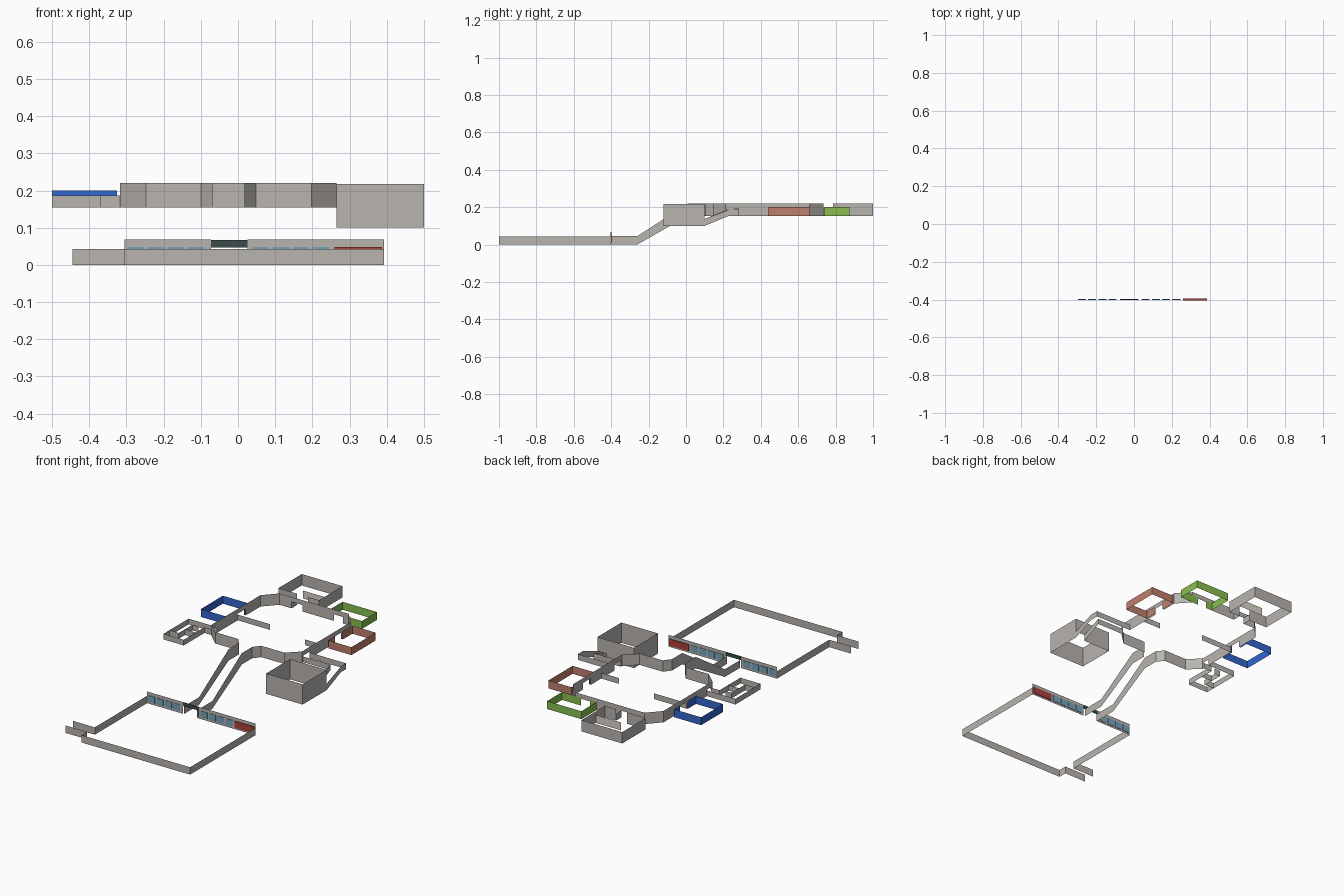
import bpy, bmesh

if "Cube" in bpy.data.objects:
    bpy.data.objects.remove(bpy.data.objects["Cube"])


def srgb(r, g, b):
    f = lambda c: (c / 255 / 12.92) if c < 10 else ((c / 255 + 0.055) / 1.055) ** 2.4
    return (f(r), f(g), f(b), 1)


def material(name, *rgb):
    m = bpy.data.materials.new(name)
    m.diffuse_color = srgb(*rgb)
    m.use_nodes = True
    m.node_tree.nodes["Principled BSDF"].inputs["Base Color"].default_value = m.diffuse_color
    return m


GREY = material("wall_grey", 184, 180, 175)
BLUE = material("blue", 50, 102, 205)
GREEN = material("green", 136, 190, 80)
BROWN = material("terracotta", 190, 126, 108)
RED = material("red", 176, 62, 56)
GLASS = material("window_blue", 115, 165, 190)
DARK = material("dark_teal", 60, 76, 76)
BEIGE = material("beige", 222, 212, 198)


def finish(name, bm, mat):
    me = bpy.data.meshes.new(name)
    bm.to_mesh(me)
    bm.free()
    me.materials.append(mat)
    ob = bpy.data.objects.new(name, me)
    bpy.context.collection.objects.link(ob)
    return ob


def walls(name, paths, z0, z1, mat=GREY):
    """Single-sheet walls along paths; a point may carry its own (x, y, bottom, top)."""
    bm = bmesh.new()
    for path in paths:
        cols = []
        for p in path:
            b, t = p[2:] if len(p) == 4 else (z0, z1)
            cols.append((bm.verts.new((p[0], p[1], b)), bm.verts.new((p[0], p[1], t))))
        for (a, b), (c, d) in zip(cols, cols[1:]):
            bm.faces.new((a, c, d, b))
    return finish(name, bm, mat)


def plate(name, x0, x1, z0, z1, mat, y=-0.4, t=0.005):
    bm = bmesh.new()
    bmesh.ops.create_cube(bm, size=1)
    for v in bm.verts:
        v.co = ((x0 + x1) / 2 + v.co.x * (x1 - x0), y + v.co.y * t,
                (z0 + z1) / 2 + v.co.z * (z1 - z0))
    return finish(name, bm, mat)


# Lower courtyard with a side passage on the left
L, R = -0.305, 0.392
walls("courtyard_wall", [
    [(L, -0.95), (L, -1), (R, -1), (R, -0.4)],
    [(L, -0.88), (L, -0.4)],
    [(-0.445, -0.95), (L, -0.95)], [(-0.445, -0.88), (L, -0.88)]], 0, 0.043)

# Shop front with windows, red panel and dark lintel
walls("shop_front", [[(L, -0.4), (-0.073, -0.4)], [(0.025, -0.4), (R, -0.4)]], 0, 0.068)
plate("door_lintel", -0.073, 0.025, 0.047, 0.067, DARK)
for i in range(4):
    for side, x in (("left", -0.297 + 0.054 * i), ("right", 0.04 + 0.054 * i)):
        plate(f"{side}_window_{i}", x, x + 0.043, 0.011, 0.048, GLASS)
plate("red_panel", 0.26, 0.387, 0.01, 0.048, RED, t=0.009)

# Sloping corridor up to the hall
F, T = 0.154, 0.22
for side, x in (("left", -0.068), ("right", 0.017)):
    walls(f"{side}_corridor_wall", [[
        (x, -0.4, 0, 0.045), (x, -0.26, 0, 0.045), (x, 0.01, F, T), (x, 0.105, F, T)]], F, T)

# Eight-sided hall with door gaps
XL, XR = -0.317, 0.265
walls("hall_wall", [
    [(-0.068, 0.105), (-0.1, 0.145), (-0.247, 0.145), (XL, 0.21), (XL, 0.22)],
    [(0.017, 0.105), (0.048, 0.145), (0.197, 0.145), (XR, 0.21), (XR, 0.22)],
    [(XL, 0.26), (XL, 0.45)],
    [(XL, 0.52), (XL, 0.66), (-0.247, 0.735), (-0.17, 0.735)],
    [(-0.1, 0.735), (0.1, 0.735)],
    [(0.16, 0.735), (0.197, 0.735), (XR, 0.66), (XR, 0.57)],
    [(XR, 0.28), (XR, 0.5)]], F, T)
walls("hall_lintels", [
    [(XL, 0.22), (XL, 0.26)], [(XR, 0.22), (XR, 0.28)], [(XL, 0.45), (XL, 0.52)],
    [(XR, 0.5), (XR, 0.57)], [(-0.17, 0.735), (-0.1, 0.735)],
    [(0.1, 0.735), (0.16, 0.735)]], 0.192, T)
walls("hall_partitions", [[(XL, 0.45), (-0.11, 0.45)], [(XR, 0.4), (0.15, 0.4)]], F, 0.187)


# Coloured side rooms
def room(name, x0, x1, y0, y1, top, mat, side, a, b):
    """Four walls with one door gap a..b on the chosen side."""
    loops = {
        "right": [(x1, b), (x1, y1), (x0, y1), (x0, y0), (x1, y0), (x1, a)],
        "left": [(x0, b), (x0, y1), (x1, y1), (x1, y0), (x0, y0), (x0, a)],
        "front": [(b, y0), (x1, y0), (x1, y1), (x0, y1), (x0, y0), (a, y0)]}
    walls(name, [loops[side]], F, top, mat)


room("blue_room", -0.5, -0.325, 0.373, 0.575, 0.2, BLUE, "right", 0.45, 0.52)
room("brown_room", 0.274, 0.423, 0.438, 0.66, 0.2, BROWN, "left", 0.5, 0.57)
room("green_room", 0.06, 0.281, 0.737, 0.875, 0.2, GREEN, "front", 0.1, 0.16)

# Back room with inner partition
room("back_room", -0.29, -0.028, 0.785, 1.0, T, GREY, "front", -0.17, -0.1)
walls("back_room_passage", [[(x, 0.735), (x, 0.785)] for x in (-0.17, -0.1)], F, 0.192)
walls("back_room_partition", [[(-0.19, 0.87), (-0.03, 0.87)]], F, 0.2, BEIGE)

# Small stalls on the left
walls("stalls", [
    [(-0.37, 0.22), (-0.37, 0.03), (-0.5, 0.03), (-0.5, 0.26), (XL, 0.26)],
    [(-0.37, 0.22), (XL, 0.22)],
    [(-0.44, 0.08), (-0.44, 0.21)],
    [(-0.5, 0.085), (-0.44, 0.085)], [(-0.44, 0.14), (-0.37, 0.14)],
    [(-0.44, 0.21), (-0.4, 0.21)]], F, 0.187)

# Tall store room on the right and the ramp passage leading to it
walls("store_room", [[(0.44, 0.1), (XR, 0.1), (XR, -0.12), (0.5, -0.12), (0.5, 0.1)]], 0.1, 0.218)
walls("store_lintel", [[(0.44, 0.1), (0.5, 0.1)]], 0.137, 0.218)
walls("ramp_passage", [
    [(0.5, 0.1, 0.1, 0.137), (0.5, 0.23, F, 0.187), (0.5, 0.28), (XR, 0.28)],
    [(0.44, 0.1, 0.1, 0.137), (0.44, 0.22, F, 0.187), (XR, 0.22)]], F, 0.187)
